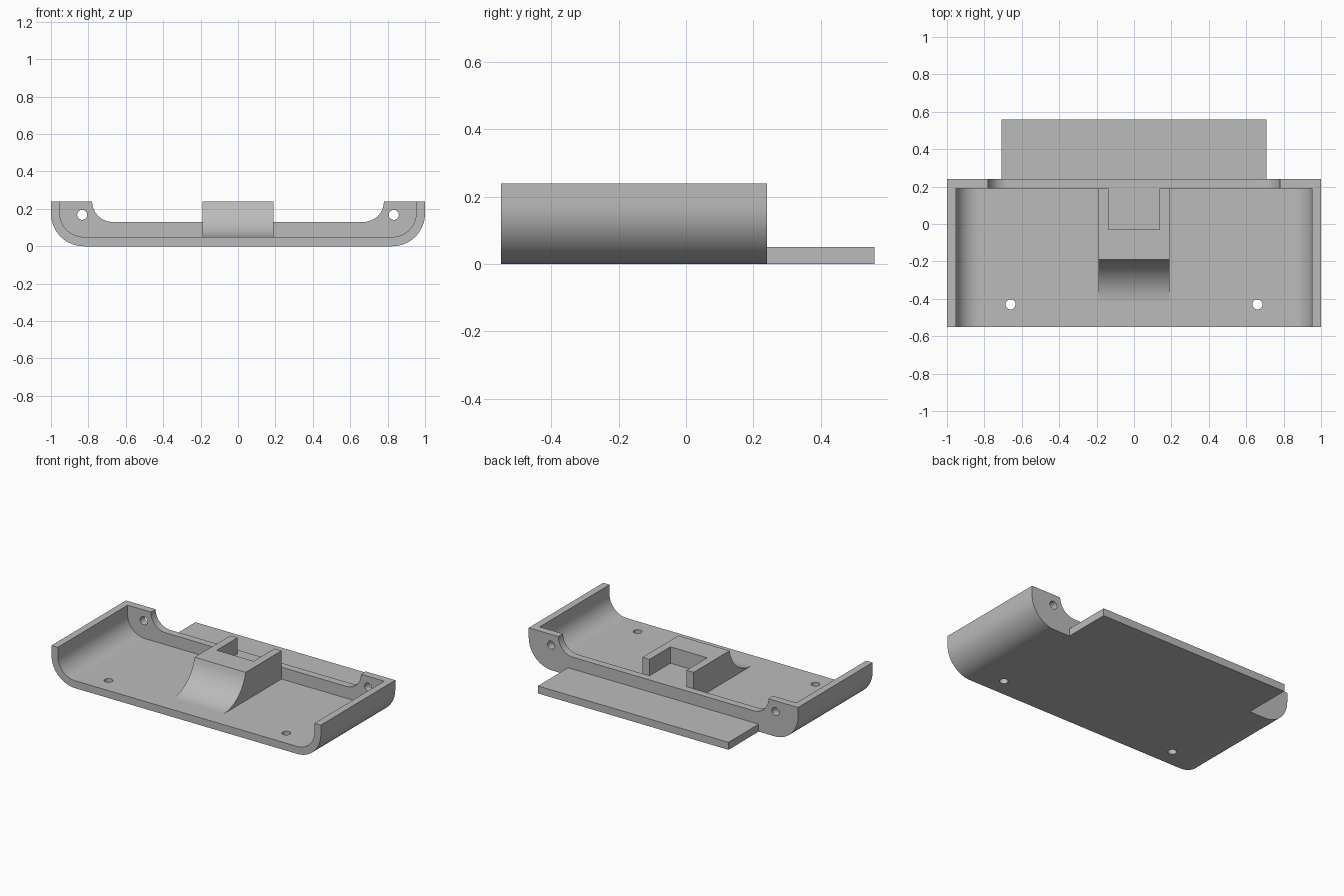
import bpy, bmesh, math

if "Cube" in bpy.data.objects:
    bpy.data.objects.remove(bpy.data.objects["Cube"])

grey = bpy.data.materials.new("plain grey")
grey.use_nodes = True
grey.diffuse_color = (0.5, 0.5, 0.5, 1)
grey.node_tree.nodes["Principled BSDF"].inputs["Base Color"].default_value = (0.5, 0.5, 0.5, 1)

FRONT, WALL, BACK, END = -0.56, 0.19, 0.24, 0.56
FLOOR, LEDGE, TOP = 0.05, 0.13, 0.24


def arc(cx, cy, r, start, end, steps=14):
    angles = [math.radians(start + (end - start) * i / steps) for i in range(steps + 1)]
    return [(cx + r * math.cos(a), cy + r * math.sin(a)) for a in angles]


def prism(name, outline, axis, low, high):
    """Extrude a closed outline along an axis."""
    place = {"X": lambda p, t: (t, p[0], p[1]),
             "Y": lambda p, t: (p[0], t, p[1]),
             "Z": lambda p, t: (p[0], p[1], t)}[axis]
    bm = bmesh.new()
    face = bm.faces.new([bm.verts.new(place(p, low)) for p in outline])
    new = bmesh.ops.extrude_face_region(bm, geom=[face])["geom"]
    shift = [b - a for a, b in zip(place((0, 0), low), place((0, 0), high))]
    bmesh.ops.translate(bm, vec=shift, verts=[v for v in new if isinstance(v, bmesh.types.BMVert)])
    bmesh.ops.recalc_face_normals(bm, faces=bm.faces)
    mesh = bpy.data.meshes.new(name)
    bm.to_mesh(mesh)
    bm.free()
    mesh.materials.append(grey)
    obj = bpy.data.objects.new(name, mesh)
    bpy.context.collection.objects.link(obj)
    return obj


def box(name, half_width, y0, y1, z0, z1):
    outline = [(-half_width, y0), (half_width, y0), (half_width, y1), (-half_width, y1)]
    return prism(name, outline, "Z", z0, z1)


def combine(target, tool, operation):
    """Apply a boolean and remove the tool solid."""
    mod = target.modifiers.new(operation, "BOOLEAN")
    mod.operation, mod.solver, mod.object = operation, "EXACT", tool
    bpy.context.view_layer.objects.active = target
    bpy.ops.object.modifier_apply(modifier=mod.name)
    bpy.data.objects.remove(tool)


def trough(half_width, base, radius, top):
    """U-shaped outline with rounded lower corners."""
    right = arc(half_width - radius, base + radius, radius, -90, 0) + [(half_width, top)]
    return right + [(-x, z) for x, z in reversed(right)]


# Shell with rounded sides, open at the front
tray = prism("tray", trough(1, 0, 0.175, TOP), "Y", FRONT + 0.01, BACK)
combine(tray, prism("cavity", trough(0.953, FLOOR, 0.128, 0.4), "Y", -0.7, WALL), "DIFFERENCE")

# Wide notch in the back wall
combine(tray, prism("notch", trough(0.78, LEDGE, 0.11, 0.4), "Y", 0.1, 0.3), "DIFFERENCE")

# Screw holes in the floor and the back wall
for side in (-1, 1):
    combine(tray, prism("floor_hole", arc(side * 0.66, -0.43, 0.027, 0, 345, 23), "Z", -0.1, 0.1), "DIFFERENCE")
    combine(tray, prism("wall_hole", arc(side * 0.833, 0.168, 0.027, 0, 345, 23), "Y", 0.1, 0.3), "DIFFERENCE")

# Centre block with a curved ramp in front and a slot behind
R = 0.24
reach = math.degrees(math.asin((FLOOR + R - TOP) / R))
ramp = arc(-0.19 - R * math.cos(math.radians(reach)), FLOOR + R, R, -90, -reach)
side_outline = ramp + [(WALL, TOP), (WALL, 0.03), (ramp[0][0], 0.03)]
block = prism("block", side_outline, "X", -0.19, 0.19)
combine(block, box("slot", 0.137, -0.03, 0.3, LEDGE, 0.4), "DIFFERENCE")
combine(tray, block, "UNION")

# Flat tab behind the back wall
combine(tray, box("tab", 0.708, 0.21, END, 0, FLOOR), "UNION")

# Merge flat regions and shade
bm = bmesh.new()
bm.from_mesh(tray.data)
bmesh.ops.remove_doubles(bm, verts=bm.verts, dist=0.0001)
bmesh.ops.dissolve_limit(bm, angle_limit=math.radians(0.5), verts=bm.verts, edges=bm.edges)
bm.to_mesh(tray.data)
bm.free()
bpy.ops.object.select_all(action="DESELECT")
tray.select_set(True)
bpy.context.view_layer.objects.active = tray
bpy.ops.object.shade_smooth_by_angle(angle=math.radians(30))
weighted = tray.modifiers.new("weighted_normals", "WEIGHTED_NORMAL")
weighted.keep_sharp = True
